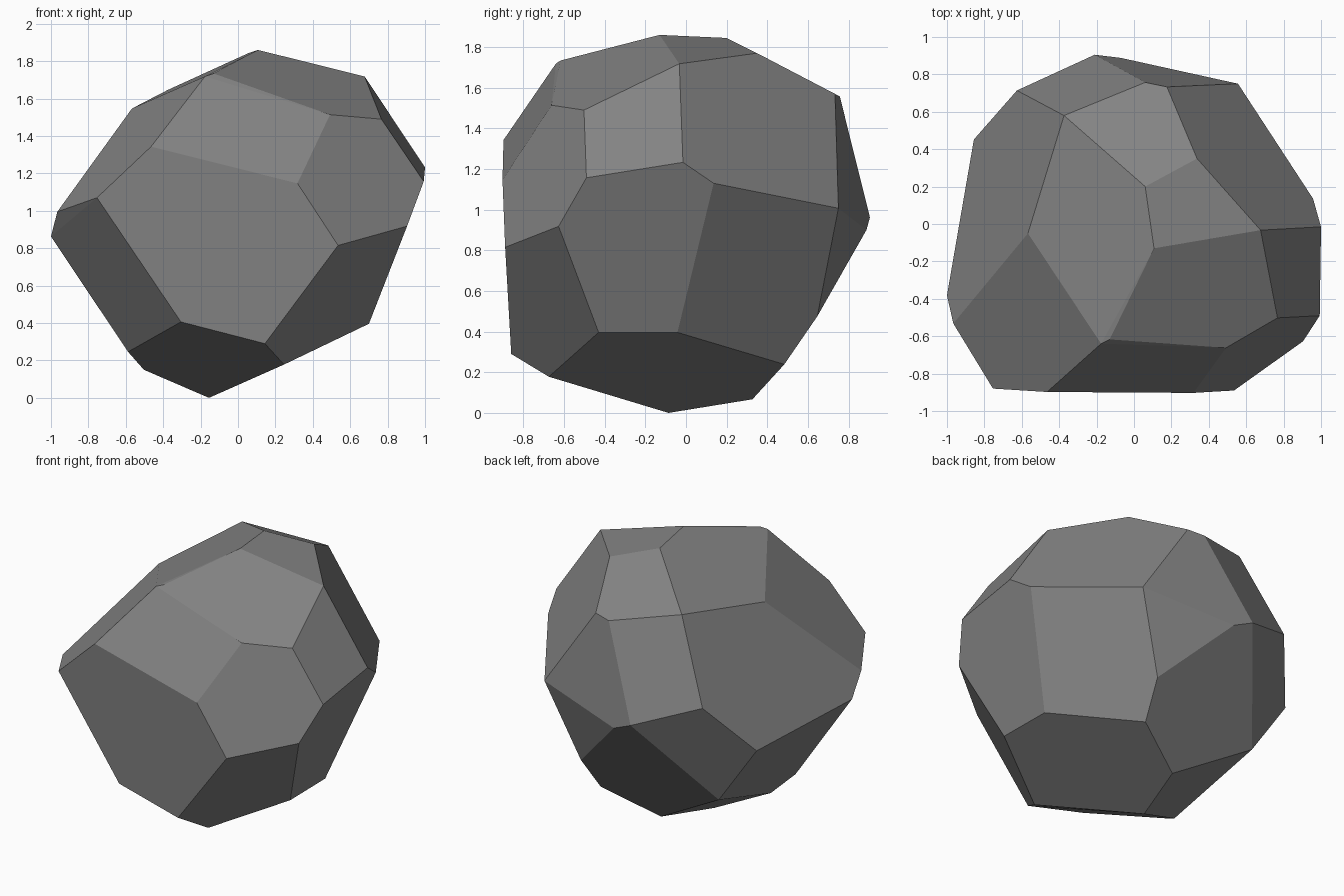
import bpy, bmesh, math

# Corner points of the faceted boulder, grouped in rings from top to bottom
crown = [(.107, -.13, 1.86), (.06, .2, 1.845), (.337, .35, 1.77), (.677, -.033, 1.718),
         (-.13, -.617, 1.734), (-.176, -.64, 1.719), (-.374, .58, 1.647)]
shoulder = [(.06, .757, 1.557), (.176, .733, 1.57), (-.567, -.05, 1.547),
            (.767, -.502, 1.49), (.492, -.662, 1.514), (-.465, -.898, 1.343)]
waist = [(1, -.015, 1.233), (.957, .136, 1.13), (.993, -.49, 1.157), (.318, -.903, 1.147),
         (-.626, .714, 1.118), (-.754, -.88, 1.07), (.556, .75, 1.007), (-.966, -.532, .995),
         (-.21, .905, .962), (-.07, .888, .9), (.904, -.627, .918), (-1, -.382, .863),
         (.535, -.89, .815), (-.856, .452, .787)]
skirt = [(.35, .646, .475), (-.305, -.86, .406), (.7, -.43, .396), (.695, -.042, .396),
         (-.575, .463, .378), (.144, -.86, .29)]
base = [(-.588, -.355, .246), (.312, .484, .239), (.246, -.675, .178),
        (-.503, -.207, .15), (-.039, .327, .067), (-.155, -.086, 0)]

# Wrap the corners in a convex skin, then merge coplanar triangles into flat facets
bm = bmesh.new()
for ring in (crown, shoulder, waist, skirt, base):
    for p in ring:
        bm.verts.new(p)
bmesh.ops.convex_hull(bm, input=bm.verts[:])
bmesh.ops.dissolve_limit(bm, angle_limit=math.radians(3), verts=bm.verts[:], edges=bm.edges[:])
bmesh.ops.recalc_face_normals(bm, faces=bm.faces[:])
mesh = bpy.data.meshes.new("boulder")
bm.to_mesh(mesh)
bm.free()

# Single grey stone colour, flat shaded
stone = bpy.data.materials.new("grey stone")
stone.diffuse_color = (.23, .23, .23, 1)
mesh.materials.append(stone)
boulder = bpy.data.objects.new("boulder", mesh)
bpy.context.collection.objects.link(boulder)
